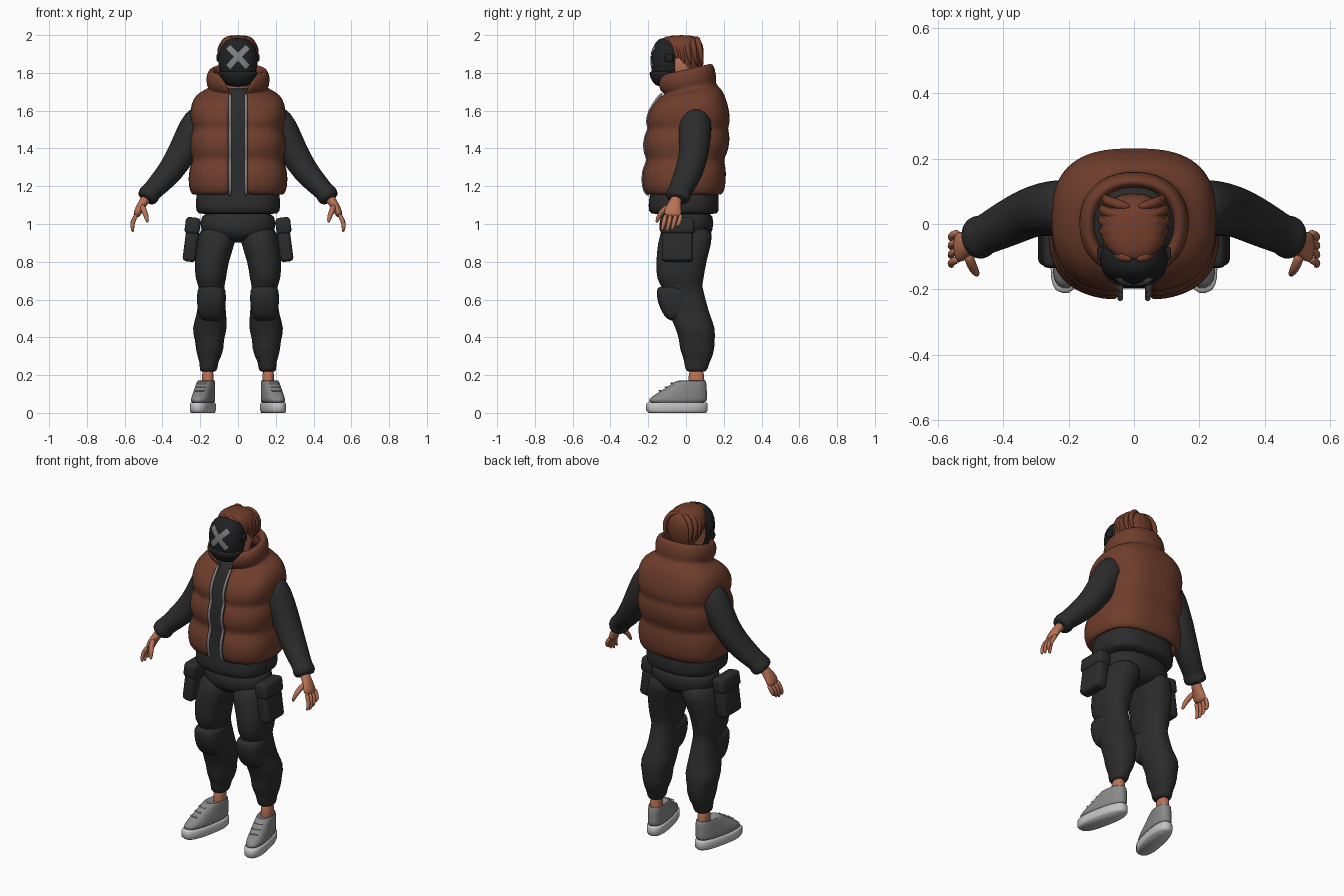
import bpy, bmesh, math
from mathutils import Vector, Matrix, Euler

cube = bpy.data.objects.get("Cube")
if cube:
    bpy.data.objects.remove(cube, do_unlink=True)


def material(name, r, g, b):
    mat = bpy.data.materials.new(name)
    mat.use_nodes = True
    mat.diffuse_color = (r, g, b, 1)
    shader = next(n for n in mat.node_tree.nodes if n.type == "BSDF_PRINCIPLED")
    shader.inputs["Base Color"].default_value = (r, g, b, 1)
    shader.inputs["Roughness"].default_value = 0.8
    return mat


BROWN = material("vest brown", .16, .048, .026)
HAIR = material("hair auburn", .17, .048, .025)
BLACK = material("cloth black", .025, .025, .025)
MASK = material("mask black", .014, .015, .016)
SKIN = material("skin", .48, .17, .09)
GREY = material("shoe grey", .25, .25, .25)
LIGHT = material("sole light grey", .55, .55, .55)
METAL = material("zip grey", .22, .22, .22)


def finish(name, bm, mat, sub=1, recalc=True):
    """Turn a bmesh into a smooth shaded object."""
    if recalc:
        bmesh.ops.recalc_face_normals(bm, faces=bm.faces)
    for face in bm.faces:
        face.smooth = True
    mesh = bpy.data.meshes.new(name)
    bm.to_mesh(mesh)
    bm.free()
    mesh.materials.append(mat)
    obj = bpy.data.objects.new(name, mesh)
    bpy.context.collection.objects.link(obj)
    if sub:
        obj.modifiers.new("smooth", "SUBSURF").levels = sub
        obj.modifiers["smooth"].render_levels = sub
    return obj


def spow(value, n):
    return math.copysign(abs(value) ** (2 / n), value)


def skin_rings(name, rings, mat, sub=1):
    """Bridge closed rings of points and cap both ends."""
    bm = bmesh.new()
    loops = [[bm.verts.new(p) for p in ring] for ring in rings]
    count = len(loops[0])
    for low, high in zip(loops, loops[1:]):
        for j in range(count):
            k = (j + 1) % count
            bm.faces.new((low[j], low[k], high[k], high[j]))
    bm.faces.new(loops[0])
    bm.faces.new(loops[-1])
    return finish(name, bm, mat, sub)


def stack(name, rows, mat, side=1, n=2.3, sides=24, sub=1, ripple=0.0, frame=None):
    """Loft level outlines, each given as height and x and y extents."""
    rings = []
    for z, x0, x1, y0, y1 in rows:
        ring = []
        for j in range(sides):
            t = math.tau * j / sides
            wave = 1 + ripple * math.cos(math.pi * j)
            x = (x0 + x1) / 2 + (x1 - x0) / 2 * spow(math.sin(t), n) * wave
            y = (y0 + y1) / 2 - (y1 - y0) / 2 * spow(math.cos(t), n) * wave
            p = Vector((x, y, z))
            if frame:
                p = frame @ p
            ring.append((p.x * side, p.y, p.z))
        rings.append(ring)
    return skin_rings(name, rings, mat, sub)


def centred(rows):
    return [(z, -rx, rx, y0, y1) for z, rx, y0, y1 in rows]


def tube(name, rows, mat, side=1, sides=12):
    """Loft round sections across a path of points with two radii."""
    pts = [Vector(r[:3]) for r in rows]
    rings = []
    for i, (p, row) in enumerate(zip(pts, rows)):
        d = (pts[min(i + 1, len(pts) - 1)] - pts[max(i - 1, 0)]).normalized()
        axis = Vector((0, 1, 0)) if abs(d.y) < .9 else Vector((0, 0, 1))
        u = (axis - d * d.dot(axis)).normalized()
        v = d.cross(u)
        ring = []
        for j in range(sides):
            t = math.tau * j / sides
            q = p + u * math.cos(t) * row[3] + v * math.sin(t) * row[-1]
            ring.append((q.x * side, q.y, q.z))
        rings.append(ring)
    return skin_rings(name, rings, mat)


def rounded_box(name, loc, size, mat, side=1, rot=(0, 0, 0), bevel=.02):
    bm = bmesh.new()
    bmesh.ops.create_cube(bm, size=1)
    bmesh.ops.scale(bm, vec=size, verts=bm.verts)
    bmesh.ops.bevel(bm, geom=bm.edges[:], offset=bevel, segments=3, profile=.5, affect="EDGES")
    bm.transform(Matrix.Diagonal((side, 1, 1, 1)) @ Matrix.Translation(loc) @ Euler(rot).to_matrix().to_4x4())
    return finish(name, bm, mat, 0)


# Padded vest with a rolled collar: height, half width, front, back, half gap, tilt
vest_rows = [
    (1.15, .235, -.20, .18, .05, 0), (1.17, .257, -.228, .205, .05, 0),
    (1.24, .265, -.237, .212, .05, 0), (1.30, .257, -.227, .212, .05, 0),
    (1.34, .238, -.203, .198, .05, 0), (1.37, .25, -.222, .217, .05, 0),
    (1.43, .257, -.228, .232, .05, 0), (1.48, .247, -.214, .23, .05, 0),
    (1.505, .235, -.198, .22, .05, 0), (1.54, .25, -.215, .235, .05, 0),
    (1.60, .255, -.20, .23, .05, 0), (1.66, .24, -.16, .21, .045, .05),
    (1.695, .205, -.13, .19, .04, .1), (1.71, .15, -.115, .155, .04, .2),
    (1.73, .166, -.145, .162, .05, .23), (1.78, .17, -.162, .155, .07, .23),
    (1.815, .155, -.157, .142, .09, .23), (1.825, .13, -.13, .12, .09, .23),
    (1.78, .115, -.11, .105, .08, .2)]
bm = bmesh.new()
grid = []
for z, rx, yf, yb, gap, tilt in vest_rows:
    n = 2.7 if z < 1.68 else 2.2
    t0 = math.asin((gap / rx) ** (n / 2))
    row = []
    for j in range(37):
        t = t0 + (math.tau - 2 * t0) * j / 36
        y = (yf + yb) / 2 - (yb - yf) / 2 * spow(math.cos(t), n)
        row.append(bm.verts.new((rx * spow(math.sin(t), n), y, z + tilt * y)))
    grid.append(row)
for a, b in zip(grid, grid[1:]):
    for j in range(36):
        bm.faces.new((a[j], a[j + 1], b[j + 1], b[j]))
vest = finish("vest", bm, BROWN, 0, recalc=False)
shell = vest.modifiers.new("padding", "SOLIDIFY")
shell.thickness, shell.offset = .02, -1
vest.modifiers.new("smooth", "SUBSURF").levels = 1

# Shirt, hips, head and neck
stack("shirt", centred([
    (1.05, .205, -.18, .16), (1.06, .224, -.2, .175), (1.13, .227, -.2, .175),
    (1.17, .215, -.185, .17), (1.4, .2, -.18, .16), (1.58, .18, -.165, .16),
    (1.67, .12, -.12, .12), (1.73, .065, -.09, .07)]), BLACK, n=2.6)
stack("hips", centred([
    (1.08, .19, -.13, .14), (1.0, .205, -.145, .15), (.94, .19, -.14, .135),
    (.9, .09, -.08, .09)]), BLACK)
stack("head", centred([
    (1.62, .06, -.06, .06), (1.74, .06, -.07, .06), (1.79, .085, -.13, .06),
    (1.86, .1, -.14, .08), (1.95, .08, -.13, .07)]), SKIN)

# Hair cap with ridges and swept strands
stack("hair", centred([
    (1.79, .06, 0, .07), (1.83, .092, -.06, .085), (1.9, .106, -.09, .096),
    (1.95, .1, -.115, .09), (1.985, .08, -.115, .07), (2.0, .045, -.08, .03)]),
    HAIR, sides=40, ripple=.025)
for side, label in ((1, "left"), (-1, "right")):
    for i in range(6):
        y = -.1 + .032 * i
        w = math.sqrt(1 - (y / .13) ** 2)
        tube(f"{label}_hair_strand_{i}", [
            (.005, y - .01, 1.985, .008), (.055 * w, y, 1.983, .018),
            (.092 * w, y + .01, 1.945, .018), (.104 * w, y + .02, 1.89, .013),
            (.085 * w, y + .03, 1.835, .004)], HAIR, side, 8)

# Face mask with jaw guard and crossed plates
mask = stack("mask", centred([
    (1.735, .045, -.14, -.05), (1.76, .08, -.17, -.03), (1.81, .1, -.186, -.02),
    (1.88, .109, -.188, -.02), (1.94, .094, -.178, -.03), (1.975, .06, -.15, -.05),
    (1.985, .03, -.13, -.07)]), MASK)
stack("jaw_guard", centred([
    (1.725, .045, -.15, -.05), (1.75, .08, -.18, -.04), (1.79, .1, -.194, -.04),
    (1.805, .103, -.194, -.04), (1.81, .095, -.18, -.04)]), MASK)
for label, angle in (("rising", .8), ("falling", -.8)):
    bm = bmesh.new()
    bmesh.ops.create_grid(bm, x_segments=20, y_segments=6, size=1)
    bmesh.ops.scale(bm, vec=(.074, .015, 1), verts=bm.verts)
    bm.transform(Matrix.Translation((0, -.3, 1.885)) @ Matrix.Rotation(angle, 4, "Y")
                 @ Matrix.Rotation(math.pi / 2, 4, "X"))
    bar = finish(f"mask_{label}_bar", bm, METAL, 0, recalc=False)
    wrap = bar.modifiers.new("wrap", "SHRINKWRAP")
    wrap.target, wrap.wrap_method = mask, "PROJECT"
    wrap.use_project_y, wrap.offset = True, .003

leg_rows = [
    (1.0, .005, .2, -.13, .145), (.9, .012, .22, -.15, .138), (.8, .052, .232, -.16, .107),
    (.7, .063, .226, -.157, .092), (.67, .075, .205, -.125, .085), (.6, .068, .212, -.11, .105),
    (.52, .063, .216, -.09, .125), (.45, .055, .247, -.055, .157), (.38, .078, .226, -.035, .152),
    (.345, .073, .225, -.035, .152), (.29, .092, .213, -.015, .138), (.27, .105, .203, -.01, .125),
    (.23, .108, .204, -.005, .115), (.215, .12, .195, .01, .1)]

for side, label in ((1, "left"), (-1, "right")):
    # Zip along the vest opening
    tube(f"{label}_zip", [(.042, r[2] + .006, r[0], .009) for r in vest_rows[:13]], METAL, side, 8)
    rounded_box(f"{label}_mask_clasp", (.1, -.09, 1.88), (.025, .04, .04), MASK, side, bevel=.006)

    # Sleeve and cuff
    tube(f"{label}_sleeve", [
        (.17, .05, 1.58, .07), (.205, .05, 1.545, .088, .09), (.25, .047, 1.46, .087, .088),
        (.3, .043, 1.37, .078, .076), (.355, .018, 1.28, .076, .07), (.42, -.015, 1.21, .068, .06),
        (.46, -.035, 1.17, .06, .052), (.468, -.038, 1.16, .069, .06),
        (.485, -.047, 1.135, .065, .055), (.49, -.049, 1.128, .045, .04)], BLACK, side, 20)

    # Hand with four fingers and a thumb
    tube(f"{label}_palm", [
        (.475, -.045, 1.15, .03), (.505, -.06, 1.11, .033, .024),
        (.528, -.07, 1.07, .05, .023), (.542, -.072, 1.035, .048, .017)], SKIN, side)
    for i in range(4):
        y, reach = -.11 + .027 * i, (.96, .955, .965, .985)[i]
        tube(f"{label}_finger_{i}", [
            (.535, y + .003, 1.055, .013), (.556, y - .005, 1.015, .013),
            (.561, y - .012, (1.015 + reach) / 2, .012), (.555, y - .02, reach, .007)], SKIN, side, 8)
    tube(f"{label}_thumb", [
        (.51, -.085, 1.1, .017), (.497, -.125, 1.07, .017), (.485, -.145, 1.04, .014),
        (.478, -.157, 1.005, .008)], SKIN, side, 8)

    # Trouser leg, knee pad and thigh pocket
    stack(f"{label}_trouser_leg", leg_rows, BLACK, side)
    stack(f"{label}_knee_pad", [
        (.485, .095, .185, -.085, 0), (.51, .075, .21, -.115, 0), (.58, .062, .218, -.152, .02),
        (.655, .064, .218, -.158, .03), (.672, .08, .2, -.145, .02)], BLACK, side, n=2.8)
    rounded_box(f"{label}_pocket", (.247, -.045, .905), (.07, .165, .21), BLACK, side, (0, -.13, 0))
    rounded_box(f"{label}_pocket_flap", (.24, -.045, .99), (.08, .178, .09), BLACK, side, (0, -.13, 0))

    # Ankle and turned-out shoe
    stack(f"{label}_ankle", [
        (.08, .125, .19, .01, .1), (.16, .128, .192, .012, .098), (.25, .13, .19, .015, .095)], SKIN, side)
    frame = Matrix.Translation((.185, -.047, 0)) @ Matrix.Rotation(.2, 4, "Z")
    stack(f"{label}_shoe_sole", [
        (0, -.05, .052, -.155, .155), (.012, -.055, .057, -.167, .165),
        (.048, -.055, .057, -.167, .165), (.055, -.05, .052, -.16, .16)],
        LIGHT, side, n=2.6, sub=0, frame=frame)
    stack(f"{label}_shoe", [
        (.045, -.053, .055, -.162, .162), (.075, -.053, .054, -.155, .162), (.1, -.051, .052, -.115, .161),
        (.13, -.048, .048, -.065, .16), (.16, -.046, .044, -.02, .158),
        (.178, -.043, .04, .01, .15), (.15, -.034, .032, .03, .14)], GREY, side, n=2.5, frame=frame)
    for i in range(3):
        spot = frame @ Vector((0, -.092 + .032 * i, .118 + .019 * i))
        rounded_box(f"{label}_lace_{i}", spot, (.05, .007, .006), LIGHT, side, (.5, 0, .2), .002)
